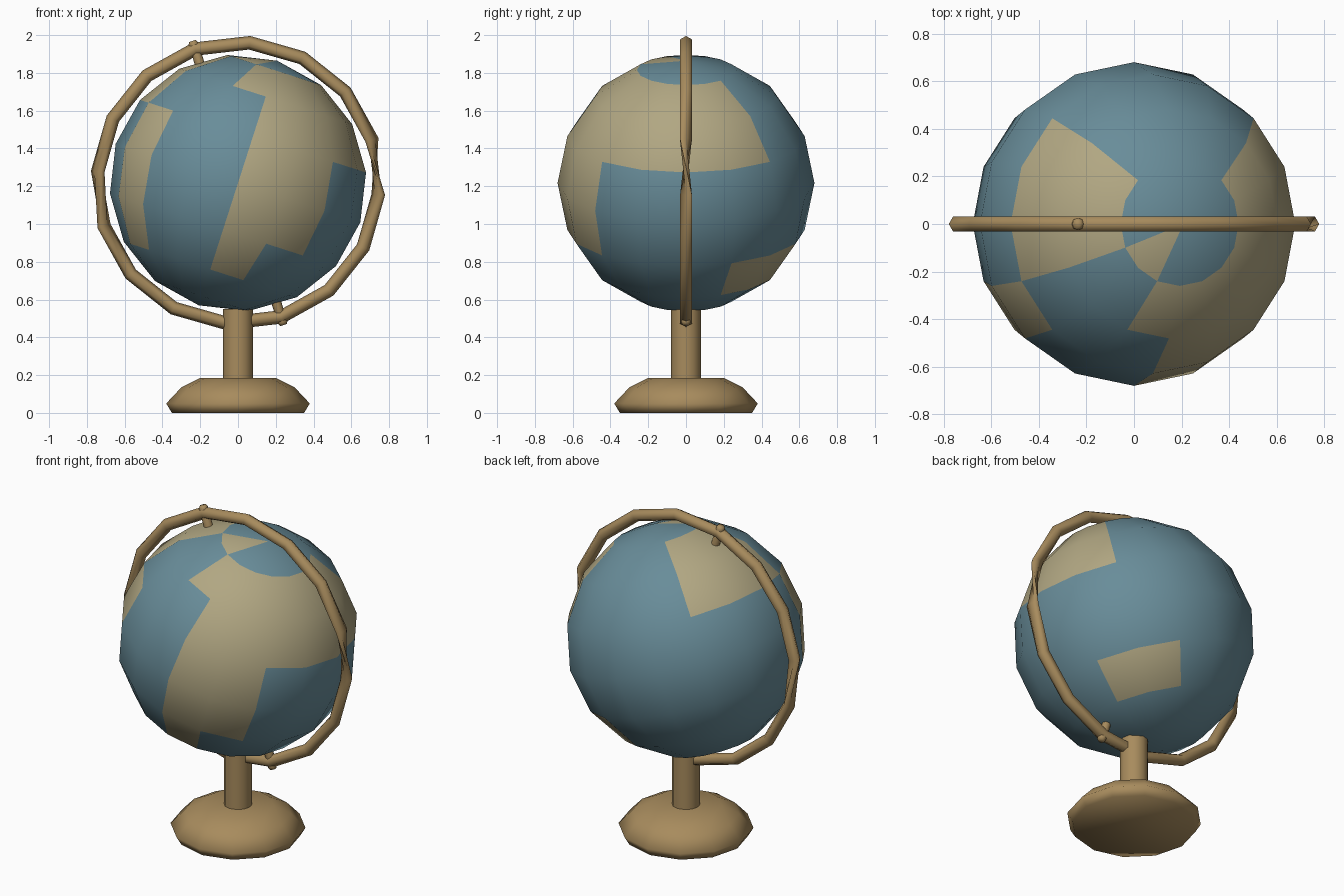
import bpy, bmesh, math
from mathutils import Matrix, Vector

cube = bpy.data.objects.get("Cube")
if cube:
    bpy.data.objects.remove(cube, do_unlink=True)

TILT = math.radians(17.8)
STEP = math.radians(22.5)
CENTRE = Vector((0, 0, 1.217))


def material(name, rgb):
    m = bpy.data.materials.new(name)
    m.use_nodes = True
    m.diffuse_color = (*rgb, 1)
    bsdf = next(n for n in m.node_tree.nodes if n.type == 'BSDF_PRINCIPLED')
    bsdf.inputs["Base Color"].default_value = (*rgb, 1)
    return m


wood = material("wood", (0.39, 0.26, 0.11))
sea = material("sea blue", (0.14, 0.265, 0.32))
land = material("land tan", (0.44, 0.385, 0.225))


def finish(name, bm, *mats):
    bmesh.ops.recalc_face_normals(bm, faces=bm.faces)
    mesh = bpy.data.meshes.new(name)
    bm.to_mesh(mesh)
    bm.free()
    ob = bpy.data.objects.new(name, mesh)
    bpy.context.collection.objects.link(ob)
    for m in mats:
        mesh.materials.append(m)
    bpy.ops.object.select_all(action='DESELECT')
    ob.select_set(True)
    bpy.context.view_layer.objects.active = ob
    bpy.ops.object.shade_smooth_by_angle(angle=math.radians(85))
    return ob


def lathe(name, profile, sides, mat):
    """Closed turned solid from (radius, height) points."""
    bm = bmesh.new()
    loops = []
    for r, z in profile:
        loops.append([bm.verts.new((r * math.cos(a), r * math.sin(a), z))
                      for a in (math.tau * i / sides for i in range(sides))])
    for lo, hi in zip(loops, loops[1:]):
        for i in range(sides):
            j = (i + 1) % sides
            bm.faces.new((lo[i], lo[j], hi[j], hi[i]))
    bm.faces.new(loops[0])
    bm.faces.new(loops[-1])
    return finish(name, bm, mat)


# Stand
lathe("base", [(0.35, 0), (0.38, 0.05), (0.3, 0.135), (0.2, 0.185)], 12, wood)
lathe("column", [(0.08, 0.15), (0.08, 0.55)], 12, wood)

# Globe: continents are blocks of grid cells (first/last segment, first/last row)
CONTINENTS = [(0, 5, 5, 6), (15, 15, 6, 6), (0, 1, 3, 4), (0, 0, 2, 2),
              (10, 12, 5, 6), (13, 13, 2, 4), (13, 14, 7, 7), (5, 6, 2, 2)]
bm = bmesh.new()
bmesh.ops.create_uvsphere(bm, u_segments=16, v_segments=8, radius=0.68)
for f in bm.faces:
    c = f.calc_center_median()
    seg = math.floor(math.atan2(c.x, -c.y) / STEP) % 16
    row = math.floor((math.asin(c.z / c.length) + math.pi / 2) / STEP)
    f.material_index = int(any(a <= seg <= b and lo <= row <= hi
                               for a, b, lo, hi in CONTINENTS))
bm.transform(Matrix.Translation(CENTRE) @ Matrix.Rotation(TILT, 4, 'Y'))
finish("globe", bm, sea, land)

# Meridian ring: six-sided tube, twisted in two opposite spans
bm = bmesh.new()
sections = []
for k in range(16):
    a = math.pi / 2 + TILT + k * STEP
    out = Vector((math.cos(a), 0, math.sin(a)))
    twist = 2 if 4 <= k < 12 else 0
    section = []
    for i in range(6):
        b = math.tau * (i + twist) / 6
        p = CENTRE + out * (0.745 + 0.036 * math.cos(b))
        p.y = 0.036 * math.sin(b)
        section.append(bm.verts.new(p))
    sections.append(section)
for k in range(16):
    p, q = sections[k], sections[(k + 1) % 16]
    for i in range(6):
        j = (i + 1) % 6
        bm.faces.new((p[i], p[j], q[j], q[i]))
finish("meridian_ring", bm, wood)

# Pivot pins joining ring and globe
for name, sign in (("top_pin", 1), ("bottom_pin", -1)):
    pin = lathe(name, [(0.026, 0.62), (0.026, 0.775), (0.018, 0.79)], 8, wood)
    flip = 0 if sign > 0 else math.pi
    pin.matrix_world = Matrix.Translation(CENTRE) @ Matrix.Rotation(flip - TILT, 4, 'Y')
